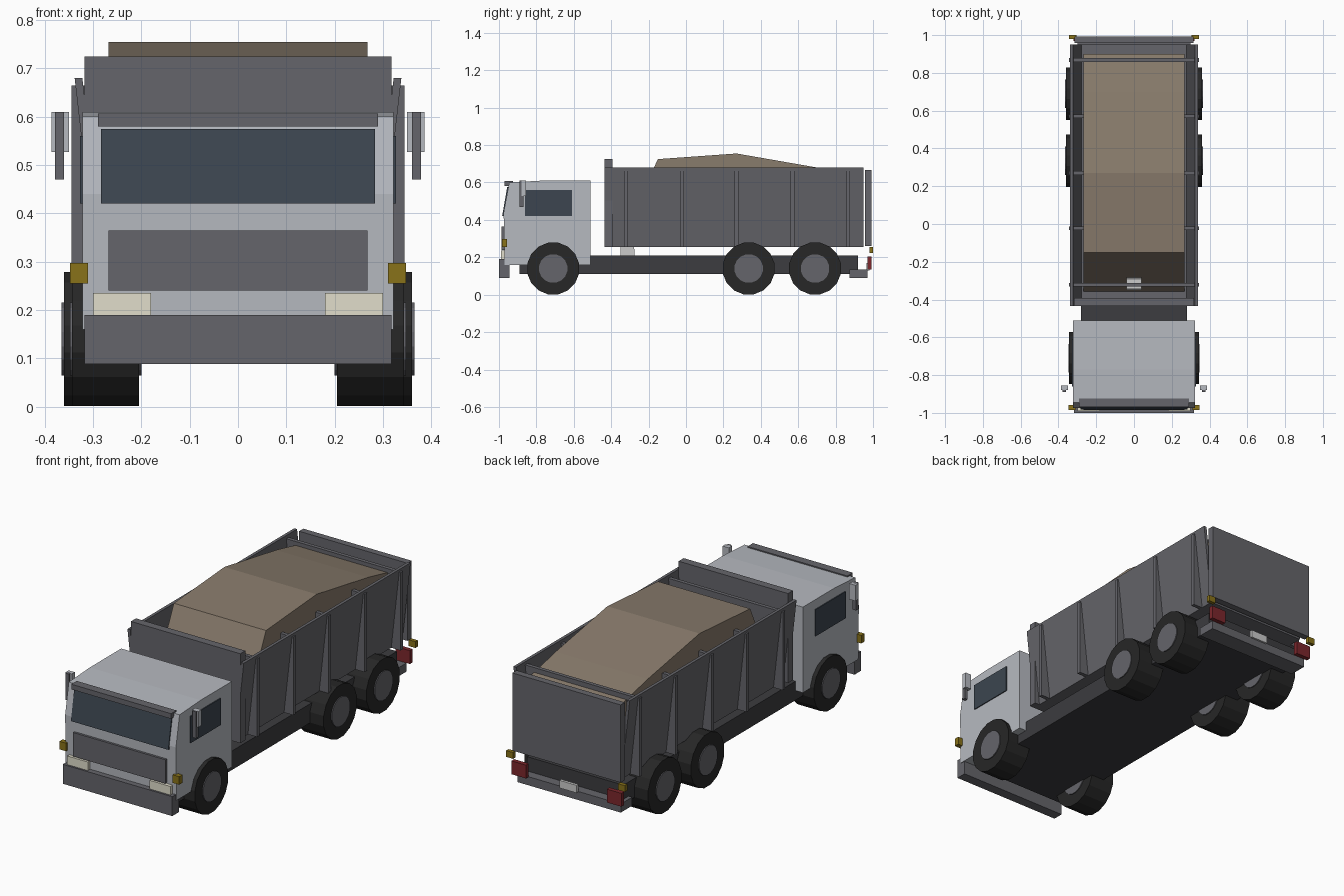
import bpy, bmesh, math

if "Cube" in bpy.data.objects:
    bpy.data.objects.remove(bpy.data.objects["Cube"])


def mat(name, r, g, b):
    m = bpy.data.materials.new(name)
    m.diffuse_color = (r, g, b, 1)
    m.use_nodes = True
    m.node_tree.nodes["Principled BSDF"].inputs["Base Color"].default_value = m.diffuse_color
    return m


PAINT = mat("cab_paint", .47, .49, .53)
STEEL = mat("dark_steel", .13, .13, .145)
FRAME = mat("frame_black", .045, .045, .05)
RUBBER = mat("rubber", .02, .02, .02)
GLASS = mat("glass", .045, .06, .08)
EARTH = mat("earth", .25, .2, .15)
CREAM = mat("lamp_cream", .75, .73, .6)
AMBER = mat("amber", .25, .17, .01)
RED = mat("tail_red", .2, .02, .025)
WHITE = mat("white", .75, .75, .75)


def prism(name, pts, axis, a, b, material):
    """Extrude a 2D profile along x (points are y,z) or along y (points are x,z)."""
    bm = bmesh.new()
    rings = []
    for t in (a, b):
        rings.append([bm.verts.new((t, u, v) if axis == 'x' else (u, t, v)) for u, v in pts])
    bm.faces.new(rings[0])
    bm.faces.new(rings[1])
    n = len(pts)
    for i in range(n):
        j = (i + 1) % n
        bm.faces.new((rings[0][i], rings[0][j], rings[1][j], rings[1][i]))
    bmesh.ops.recalc_face_normals(bm, faces=bm.faces)
    me = bpy.data.meshes.new(name)
    bm.to_mesh(me)
    bm.free()
    me.materials.append(material)
    ob = bpy.data.objects.new(name, me)
    bpy.context.collection.objects.link(ob)
    return ob


def box(name, x, y, z, material):
    pts = [(y[0], z[0]), (y[1], z[0]), (y[1], z[1]), (y[0], z[1])]
    return prism(name, pts, 'x', x[0], x[1], material)


def side_box(name, s, x, y, z, material):
    return box(name, sorted((s * x[0], s * x[1])), y, z, material)


def circle(y, z, r, n=16):
    return [(y + r * math.cos(2 * math.pi * (i + .5) / n),
             z + r * math.sin(2 * math.pi * (i + .5) / n)) for i in range(n)]


# Chassis and rear beam
box("chassis", (-.28, .28), (-.89, .92), (.11, .21), FRAME)
box("rear_beam", (-.3, .3), (.875, .97), (.09, .135), STEEL)
box("rear_plate", (-.05, .05), (.965, .98), (.13, .17), WHITE)

# Cab
prism("cab", [(-.97, .16), (-.51, .16), (-.51, .61), (-.77, .61), (-.945, .6), (-.975, .44)],
      'x', -.322, .322, PAINT)
prism("windscreen", [(-.983, .42), (-.956, .575), (-.94, .575), (-.965, .42)],
      'x', -.283, .283, GLASS)
box("sun_visor", (-.29, .29), (-.97, -.925), (.58, .607), STEEL)
box("grille", (-.268, .268), (-.986, -.965), (.24, .365), STEEL)
box("front_bumper", (-.318, .318), (-1, -.945), (.088, .19), STEEL)

# Cab and tail fittings on both sides
for s, side in ((-1, "left"), (1, "right")):
    side_box(side + "_window", s, (.31, .327), (-.86, -.61), (.42, .56), GLASS)
    side_box(side + "_headlight", s, (.18, .3), (-.99, -.96), (.19, .235), CREAM)
    side_box(side + "_front_indicator", s, (.31, .348), (-.985, -.958), (.255, .297), AMBER)
    side_box(side + "_mirror", s, (.35, .386), (-.88, -.855), (.527, .61), PAINT)
    side_box(side + "_mirror_bracket", s, (.36, .379), (-.89, -.87), (.47, .61), STEEL)
    side_box(side + "_tail_light", s, (.235, .32), (.97, .993), (.135, .205), RED)
    side_box(side + "_rear_indicator", s, (.305, .345), (.98, 1.0), (.222, .255), AMBER)

    # Flared bed wall
    prism(side + "_bed_wall", [(s * .29, .255), (s * .338, .68), (s * .322, .68), (s * .274, .255)],
          'y', -.435, .95, STEEL)

    # Wheels
    for i, (y, outer) in enumerate(((-.71, .343), (.335, .36), (.69, .36))):
        prism(f"{side}_tyre_{i}", circle(y, .14, .141), 'x', s * .205, s * outer, RUBBER)
        prism(f"{side}_hub_{i}", circle(y, .14, .077), 'x', s * .2, s * (outer + .005), STEEL)

# Tipper bed
box("bed_floor", (-.288, .288), (-.435, .95), (.255, .285), STEEL)
box("headboard", (-.318, .318), (-.435, -.393), (.255, .725), STEEL)
box("tailgate", (-.315, .315), (.957, .992), (.26, .668), STEEL)
for i, y in enumerate((-.322, -.022, .27, .57, .868)):
    box(f"bed_rib_{i}", (-.344, .344), (y - .01, y + .01), (.255, .665), STEEL)

# Tipping ram and load
prism("tipping_ram", [(-.35, .2), (-.275, .2), (-.29, .6), (-.343, .6)], 'x', -.04, .04, WHITE)
prism("load", [(-.36, .28), (.9, .28), (.9, .635), (.7, .68), (.27, .755), (-.15, .725)],
      'x', -.268, .268, EARTH)
